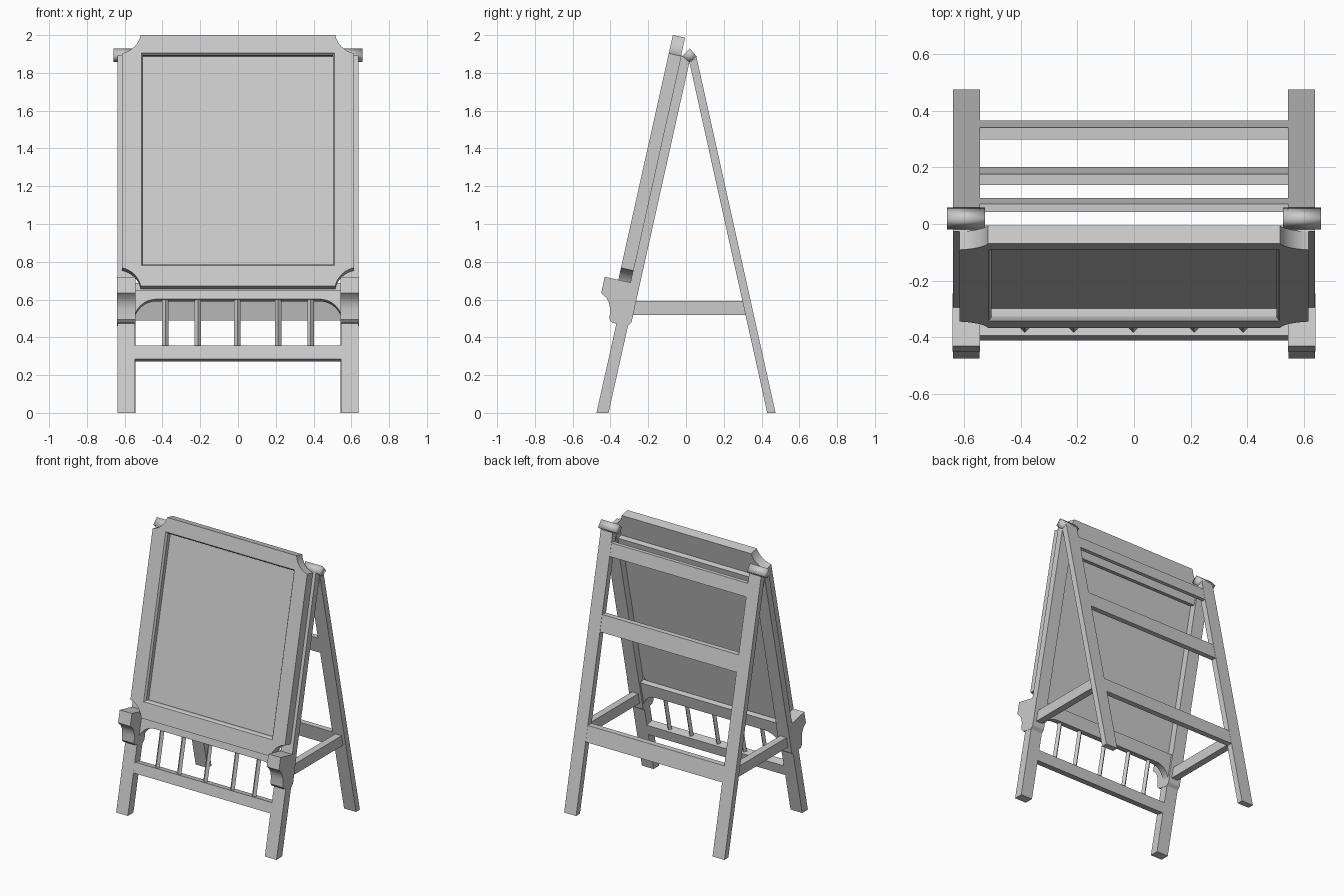
import bpy, bmesh
from math import sin, cos, atan, radians, pi

if "Cube" in bpy.data.objects:
    bpy.data.objects.remove(bpy.data.objects["Cube"])

TH = atan(0.223)          # lean of both frames
S, C = sin(TH), cos(TH)


def lean(x, u, v):
    """Point on the leaning front frame: u along the slope, v towards the back."""
    return (x, -0.41 + u * S + v * C, u * C - v * S)


def build(name, solids):
    """Each solid is a pair of matching outlines joined into a closed prism."""
    bm = bmesh.new()
    for a, b in solids:
        va = [bm.verts.new(p) for p in a]
        vb = [bm.verts.new(p) for p in b]
        bm.faces.new(va)
        bm.faces.new(vb[::-1])
        n = len(va)
        for i in range(n):
            j = (i + 1) % n
            bm.faces.new((va[j], va[i], vb[i], vb[j]))
    bmesh.ops.recalc_face_normals(bm, faces=bm.faces[:])
    me = bpy.data.meshes.new(name)
    bm.to_mesh(me)
    bm.free()
    ob = bpy.data.objects.new(name, me)
    bpy.context.collection.objects.link(ob)
    return ob


def across(name, yz, x0, x1, pair=True):
    """Extrude a side profile along x, optionally on both sides."""
    sides = (1, -1) if pair else (1,)
    return build(name, [([(k * x0, y, z) for y, z in yz],
                         [(k * x1, y, z) for y, z in yz]) for k in sides])


def plate(xu, v0, v1):
    return ([lean(x, u, v0) for x, u in xu], [lean(x, u, v1) for x, u in xu])


def rail(name, u0, u1, v0, v1):
    """Cross rail squared to the leaning front frame."""
    return build(name, [plate([(-0.55, u0), (0.55, u0), (0.55, u1), (-0.55, u1)], v0, v1)])


def smooth(ob, angle=30):
    bpy.context.view_layer.objects.active = ob
    ob.select_set(True)
    bpy.ops.object.shade_smooth_by_angle(angle=radians(angle))
    ob.select_set(False)


def slant(y, z0, z1, t, k, dz=0.0):
    """Leaning bar profile: y is its front edge at the floor, t its depth, dz raises the top rear."""
    z2 = z1 + dz
    return [(y + k * z0, z0), (y + t + k * z0, z0), (y + t + k * z2, z2), (y + k * z1, z1)]


# Front legs: thick lower part, thinner upper part behind the board
across("front_lower_leg", slant(-0.474, 0, 0.55, 0.064, 0.223), 0.545, 0.638)
across("front_upper_leg", slant(-0.448, 0.55, 1.893, 0.052, 0.223, -0.03), 0.545, 0.638)

# Carved blocks that carry the board
block = [(-0.43, 0.72), (-0.245, 0.68), (-0.288, 0.48), (-0.308, 0.46), (-0.39, 0.477),
         (-0.405, 0.495), (-0.402, 0.55), (-0.407, 0.58), (-0.42, 0.608), (-0.449, 0.635)]
smooth(across("support_block", block, 0.543, 0.64))

# Rear legs and rails
across("rear_leg", slant(0.43, 0, 1.857, 0.044, -0.222, 0.022), 0.543, 0.638)
for name, z0, z1, y, t in (("rear_low_rail", 0.49, 0.6, 0.432, 0.041),
                           ("rear_middle_rail", 1.22, 1.335, 0.434, 0.038),
                           ("rear_top_rail", 1.72, 1.81, 0.445, 0.028)):
    across(name, slant(y, z0, z1, t, -0.222), -0.55, 0.55, False)

# Side braces
across("side_brace", [(-0.3, 0.517), (0.335, 0.517), (0.318, 0.592), (-0.285, 0.592)], 0.565, 0.615)

# Hinge bars at the top
smooth(across("hinge", [(-0.02, 1.89), (0.02, 1.93), (0.058, 1.885), (0.018, 1.857)], 0.525, 0.66), 100)

# Board with scooped corners
LO, HI = 0.664, 2.027
mid, half = (LO + HI) / 2, (HI - LO) / 2
quarter = [(0.64 + 0.1275 * cos(radians(a)), half + 0.025 + 0.1275 * sin(radians(a)))
           for a in [191.3 + i * 67.4 / 8 for i in range(9)]]
outline = (quarter + [(x, -y) for x, y in quarter[::-1]]
           + [(-x, -y) for x, y in quarter] + [(-x, y) for x, y in quarter[::-1]])
board = build("board", [plate([(x, mid + y) for x, y in outline], -0.103, -0.037)])


# Recessed panel: a small chamfer, then a straight wall
def panel(g):
    return [(-0.512 + g, 0.776 + g), (0.512 - g, 0.776 + g), (0.512 - g, 1.93 - g), (-0.512 + g, 1.93 - g)]


def recess(g0, v0, g1, v1):
    cutter = build("panel_cutter", [([lean(x, u, v0) for x, u in panel(g0)],
                                     [lean(x, u, v1) for x, u in panel(g1)])])
    cutter.hide_render = True
    mod = board.modifiers.new("panel_recess", "BOOLEAN")
    mod.operation = "DIFFERENCE"
    mod.solver = "EXACT"
    mod.object = cutter
    bpy.context.view_layer.objects.active = board
    bpy.ops.object.modifier_apply(modifier=mod.name)
    bpy.data.objects.remove(cutter)


recess(-0.01, -0.117, 0.01, -0.089)
recess(0.01, -0.15, 0.01, -0.06)
smooth(board)

# Arched apron under the board
arch = [(0.55 - 0.12 * (1 - cos(a)), 0.49 + 0.115 * sin(a)) for a in [i * pi / 16 for i in range(9)]]
apron = [(-0.56, 0.655), (0.56, 0.655), (0.56, 0.49)] + arch
apron += [(-x, u) for x, u in arch[::-1]] + [(-0.56, 0.49)]
smooth(build("apron", [plate(apron, -0.055, 0.0)]))

# Rails of the front frame: behind the board and below it
rail("front_top_rail", 1.77, 1.86, -0.04, 0.0)
rail("front_middle_rail", 0.645, 0.695, -0.04, 0.0)
rail("front_low_rail", 0.278, 0.352, -0.062, 0.0)

# Diamond spindles
R = 0.017
diamond = [(R, 0), (0, R), (-R, 0), (0, -R)]
build("spindles", [([lean(x + a, 0.33, b - 0.033) for a, b in diamond],
                    [lean(x + a, 0.62, b - 0.033) for a, b in diamond])
                   for x in (-0.385, -0.212, -0.003, 0.212, 0.385)])
